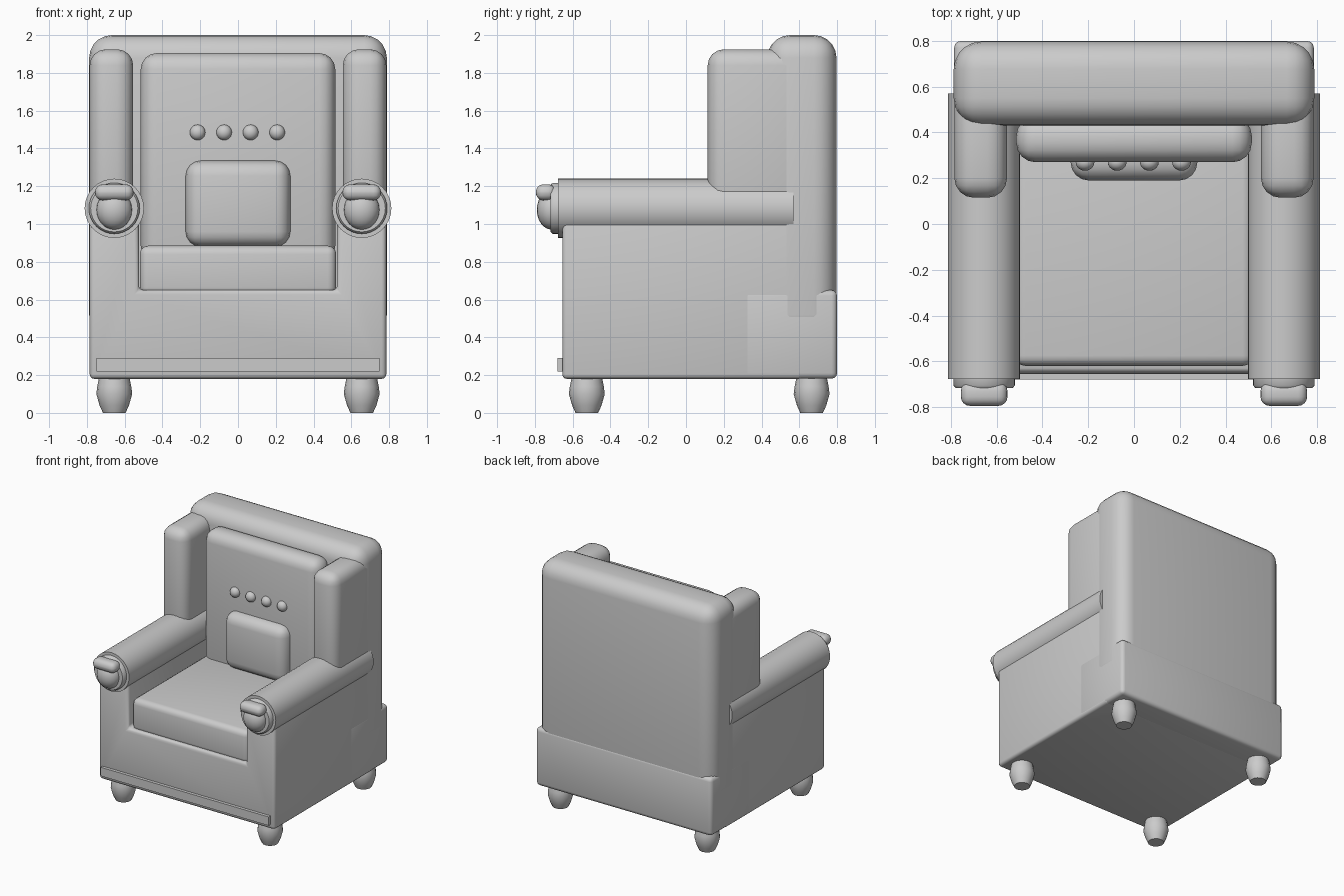
import bpy, bmesh, math
from mathutils import Matrix

if "Cube" in bpy.data.objects:
    bpy.data.objects.remove(bpy.data.objects["Cube"])

mat = bpy.data.materials.new("light grey upholstery")
mat.diffuse_color = (0.6, 0.6, 0.6, 1)
mat.use_nodes = True
mat.node_tree.nodes["Principled BSDF"].inputs["Base Color"].default_value = mat.diffuse_color


def finish(name, bm, bevel=0, segs=4, angle=40):
    bmesh.ops.recalc_face_normals(bm, faces=bm.faces[:])
    me = bpy.data.meshes.new(name)
    bm.to_mesh(me)
    bm.free()
    me.materials.append(mat)
    ob = bpy.data.objects.new(name, me)
    bpy.context.collection.objects.link(ob)
    bpy.ops.object.select_all(action='DESELECT')
    ob.select_set(True)
    bpy.context.view_layer.objects.active = ob
    if bevel:
        m = ob.modifiers.new("rounded edges", 'BEVEL')
        m.width, m.segments, m.limit_method = bevel, segs, 'ANGLE'
        bpy.ops.object.modifier_apply(modifier=m.name)
    bpy.ops.object.shade_smooth_by_angle(angle=math.radians(angle))
    return ob


def box(name, x, y, z, bevel=0, segs=4):
    bm = bmesh.new()
    bmesh.ops.create_cube(bm, size=1)
    for v in bm.verts:
        v.co = [a + (b - a) * (c + 0.5) for (a, b), c in zip((x, y, z), v.co)]
    return finish(name, bm, bevel, segs)


def ellipsoid(name, centre, radii):
    bm = bmesh.new()
    bmesh.ops.create_uvsphere(bm, u_segments=20, v_segments=12, radius=1)
    bm.transform(Matrix.Translation(centre) @ Matrix.Diagonal((*radii, 1)))
    return finish(name, bm, angle=60)


def lathe(name, profile, matrix, segs=24):
    """Stack of rings (radius, height) turned about the local z axis."""
    bm = bmesh.new()
    rings = []
    for r, h in profile:
        rings.append([bm.verts.new((r * math.cos(t), r * math.sin(t), h))
                      for t in (2 * math.pi * i / segs for i in range(segs))])
    for a, b in zip(rings, rings[1:]):
        for i in range(segs):
            j = (i + 1) % segs
            bm.faces.new((a[i], a[j], b[j], b[i]))
    bm.faces.new(rings[0])
    bm.faces.new(rings[-1])
    bm.transform(matrix)
    return finish(name, bm)


# U-shaped body: front apron plus both arm panels
bm = bmesh.new()
half = [(0.785, 0.18), (0.785, 1.02), (0.525, 1.02), (0.525, 0.65)]
outline = half + [(-x, z) for x, z in reversed(half)]
face = bm.faces.new([bm.verts.new((x, -0.655, z)) for x, z in outline])
ext = bmesh.ops.extrude_face_region(bm, geom=[face])
for v in ext["geom"]:
    if isinstance(v, bmesh.types.BMVert):
        v.co.y = 0.62
finish("body", bm, 0.025, 3)
box("rear_base", (-0.786, 0.786), (0.3, 0.8), (0.181, 0.65), 0.03, 3)
box("front_trim", (-0.75, 0.75), (-0.68, -0.64), (0.22, 0.29))

# Backrest and cushions
box("backrest", (-0.788, 0.788), (0.43, 0.797), (0.4, 2.0), 0.12, 5)
box("seat_cushion", (-0.52, 0.52), (-0.62, 0.45), (0.62, 0.885), 0.045)
box("back_cushion", (-0.515, 0.515), (0.27, 0.47), (0.8, 1.905), 0.085)
box("pillow", (-0.277, 0.277), (0.19, 0.36), (0.88, 1.335), 0.08)
for i in range(4):
    ellipsoid("button", (-0.214 + 0.1405 * i, 0.27, 1.485), (0.041, 0.037, 0.041))

# Paired parts
legs = [(0.06, 0), (0.078, 0.04), (0.095, 0.1), (0.09, 0.14), (0.08, 0.19)]
roll = [(0.157, -0.57), (0.157, 0.678)]
disc = [(0.135, 0.66), (0.135, 0.705), (0.125, 0.717)]
for s in (-1, 1):
    xs = sorted((0.555 * s, 0.785 * s))
    box("wing", xs, (0.115, 0.62), (1.0, 1.925), 0.085)
    forward = Matrix.Translation((0.655 * s, 0, 1.083)) @ Matrix.Rotation(math.pi / 2, 4, 'X')
    lathe("arm_roll", roll, forward, 32)
    lathe("arm_disc", disc, forward, 32)
    ellipsoid("arm_knob", (0.655 * s, -0.71, 1.075), (0.095, 0.08, 0.105))
    box("arm_knob_cap", sorted((0.553 * s, 0.757 * s)), (-0.795, -0.69), (1.125, 1.21), 0.04)
    for y in (-0.525, 0.665):
        lathe("leg", legs, Matrix.Translation((0.655 * s, y, 0)), 16)
